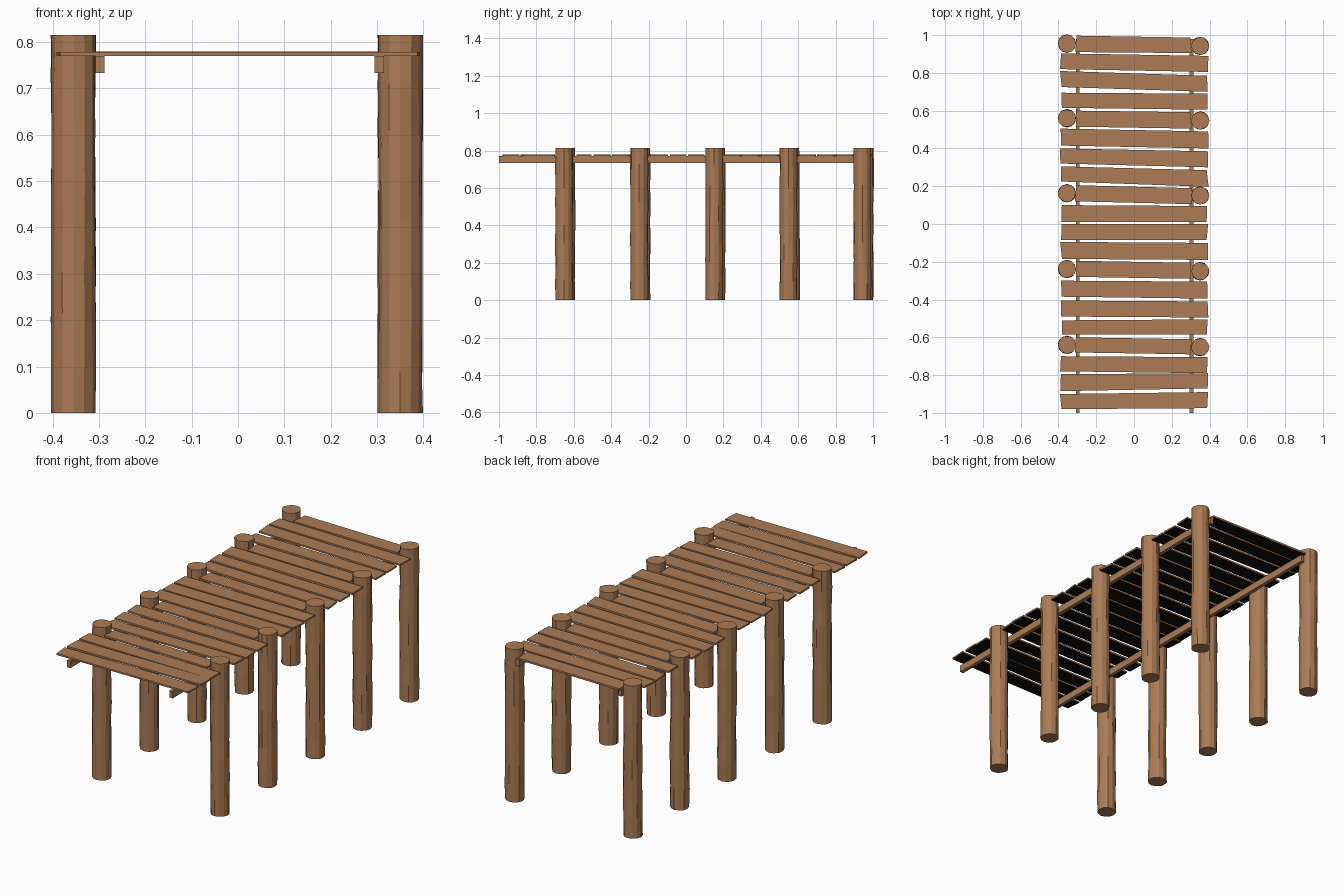
import bpy, bmesh, math, random

if "Cube" in bpy.data.objects:
    bpy.data.objects.remove(bpy.data.objects["Cube"])

random.seed(4)


def material(name, rgb):
    m = bpy.data.materials.new(name)
    m.diffuse_color = (*rgb, 1)
    m.use_nodes = True
    m.node_tree.nodes["Principled BSDF"].inputs["Base Color"].default_value = m.diffuse_color
    return m


WOOD = material("wood", (0.41, 0.20, 0.092))
DARK = material("dark_underside", (0.004, 0.004, 0.004))


def finish(bm, name, mats):
    bmesh.ops.recalc_face_normals(bm, faces=bm.faces)
    me = bpy.data.meshes.new(name)
    bm.to_mesh(me)
    bm.free()
    for m in mats:
        me.materials.append(m)
    ob = bpy.data.objects.new(name, me)
    bpy.context.collection.objects.link(ob)
    return ob


def post(name, x, y, height=0.815, radius=0.047, sides=12, levels=9):
    """Roughly hewn log: stacked rings with slight wobble."""
    bm = bmesh.new()
    rings = []
    for j in range(levels):
        ring = []
        for i in range(sides):
            a = math.tau * i / sides
            r = radius + random.uniform(-0.002, 0.0022)
            z = height * j / (levels - 1)
            if 0 < j < levels - 1:
                z += random.uniform(-0.015, 0.015)
            ring.append(bm.verts.new((x + r * math.cos(a), y + r * math.sin(a), z)))
        rings.append(ring)
    for lo, hi in zip(rings, rings[1:]):
        for i in range(sides):
            k = (i + 1) % sides
            bm.faces.new((lo[i], lo[k], hi[k], hi[i]))
    bm.faces.new(rings[0][::-1])
    bm.faces.new(rings[-1])
    finish(bm, name, [WOOD])


def slab(name, outline, z0, z1, mats):
    """Extrude a flat outline from z0 to z1."""
    bm = bmesh.new()
    lo = [bm.verts.new((x, y, z0)) for x, y in outline]
    hi = [bm.verts.new((x, y, z1)) for x, y in outline]
    n = len(outline)
    bm.faces.new(hi)
    bottom = bm.faces.new(lo[::-1])
    bottom.material_index = len(mats) - 1
    for i in range(n):
        k = (i + 1) % n
        bm.faces.new((lo[i], lo[k], hi[k], hi[i]))
    finish(bm, name, mats)


# Five pairs of posts; the right one of each pair sits slightly forward
for n, y in enumerate((0.955, 0.56, 0.163, -0.238, -0.64), 1):
    post(f"left_post_{n}", -0.355, y)
    post(f"right_post_{n}", 0.35, y - 0.012)

# Long bearers under the deck
for side, x0, x1 in (("left", -0.307, -0.288), ("right", 0.295, 0.315)):
    slab(f"{side}_bearer", [(x0, -1), (x1, -1), (x1, 0.98), (x0, 0.98)],
         0.733, 0.770, [WOOD])

# Deck planks: y of back edge and front edge at left end, then at right end
PLANKS = [
    (0.997, 0.91, 0.987, 0.905), (0.903, 0.82, 0.89, 0.805),
    (0.81, 0.725, 0.785, 0.70), (0.695, 0.615, 0.69, 0.605),
    (0.60, 0.515, 0.592, 0.505), (0.505, 0.415, 0.49, 0.40),
    (0.40, 0.32, 0.385, 0.30), (0.305, 0.225, 0.285, 0.197),
    (0.205, 0.12, 0.19, 0.105), (0.10, 0.01, 0.095, 0.01),
    (0.0, -0.085, 0.0, -0.085), (-0.095, -0.185, -0.10, -0.19),
    (-0.195, -0.28, -0.205, -0.29), (-0.30, -0.385, -0.305, -0.395),
    (-0.405, -0.49, -0.41, -0.495), (-0.51, -0.585, -0.505, -0.585),
    (-0.60, -0.68, -0.61, -0.69), (-0.70, -0.78, -0.705, -0.79),
    (-0.795, -0.885, -0.79, -0.87), (-0.90, -0.98, -0.89, -0.975),
]
for n, (lb, lf, rb, rf) in enumerate(PLANKS):
    between_posts = n % 4 == 0 and n < 17      # shortened to fit between posts
    x0, x1 = (-0.309, 0.303) if between_posts else (-0.386, 0.389)
    j = [random.uniform(-0.006, 0.006) for _ in range(4)]
    slab(f"plank_{n + 1}",
         [(x0 + j[0], lf), (x1 + j[1], rf), (x1 + j[2], rb), (x0 + j[3], lb)],
         0.770, 0.779 + random.uniform(-0.001, 0.001), [WOOD, DARK])
